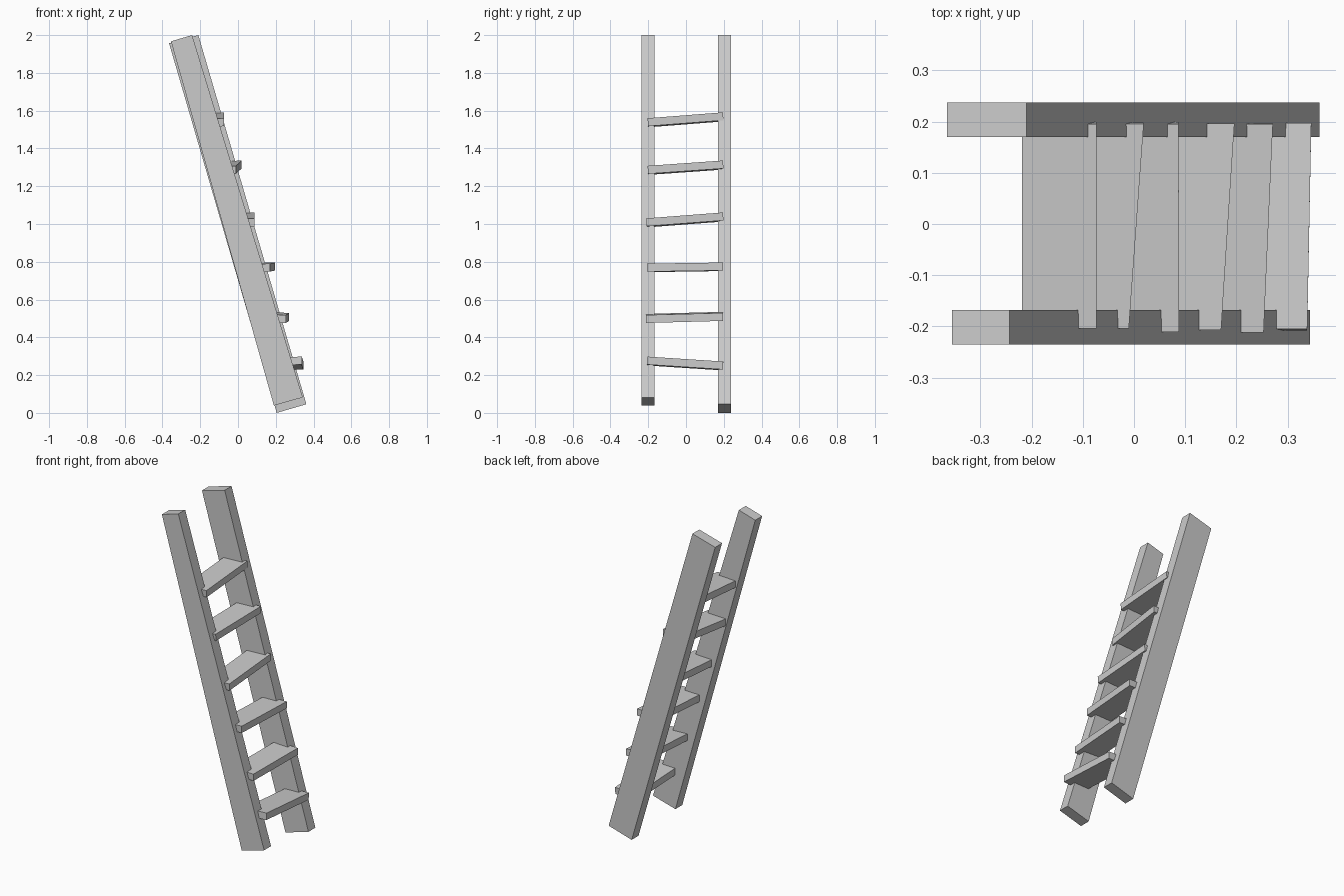
import bpy, bmesh

if "Cube" in bpy.data.objects:
    bpy.data.objects.remove(bpy.data.objects["Cube"])


def make_object(name, bm):
    bmesh.ops.recalc_face_normals(bm, faces=bm.faces)
    mesh = bpy.data.meshes.new(name)
    bm.to_mesh(mesh)
    bm.free()
    obj = bpy.data.objects.new(name, mesh)
    bpy.context.collection.objects.link(obj)
    return obj


# Side rail: leaning four-sided profile in x/z, extruded along y
def rail(name, profile, y0, y1):
    bm = bmesh.new()
    face = bm.faces.new([bm.verts.new((x, y0, z)) for x, z in profile])
    new = bmesh.ops.extrude_face_region(bm, geom=[face])["geom"]
    bm.faces.ensure_lookup_table()
    verts = [v for v in new if isinstance(v, bmesh.types.BMVert)]
    bmesh.ops.translate(bm, verts=verts, vec=(0, y1 - y0, 0))
    return make_object(name, bm)


# Crooked tread: a cube whose two ends get their own front edge and height
def tread(name, near, far, back_drop):
    depth, thick = 0.146, 0.042
    bm = bmesh.new()
    bmesh.ops.create_cube(bm, size=2)
    slope = (far[2] - near[2]) / 0.4
    for v in bm.verts:
        front, y, z = near if v.co.y < 0 else far
        is_back, up = v.co.x < 0, v.co.z > 0
        v.co = (front - depth * is_back,
                y - slope * thick * (0.5 if up else -0.5),
                z + thick * up - back_drop * is_back)
    return make_object(name, bm)


rail("near_rail", [(-0.355, 1.967), (-0.243, 2.0), (0.343, 0.082), (0.19, 0.039)],
     -0.235, -0.168)
rail("far_rail", [(-0.365, 1.957), (-0.21, 2.0), (0.362, 0.046), (0.205, 0.0)],
     0.17, 0.237)

# Each tread: near end (x, y, z), far end (x, y, z), drop of the back edge
treads = [
    ((0.338, -0.206, 0.256), (0.346, 0.196, 0.230), 0.005),
    ((0.253, -0.211, 0.476), (0.271, 0.196, 0.487), -0.006),
    ((0.170, -0.207, 0.748), (0.196, 0.196, 0.754), 0.003),
    ((0.088, -0.209, 0.988), (0.087, 0.197, 1.019), 0.006),
    ((-0.010, -0.202, 1.266), (0.019, 0.197, 1.294), 0.006),
    ((-0.073, -0.202, 1.518), (-0.073, 0.197, 1.549), 0.006),
]
for i, (near, far, drop) in enumerate(treads, 1):
    tread(f"tread_{i}", near, far, drop)
